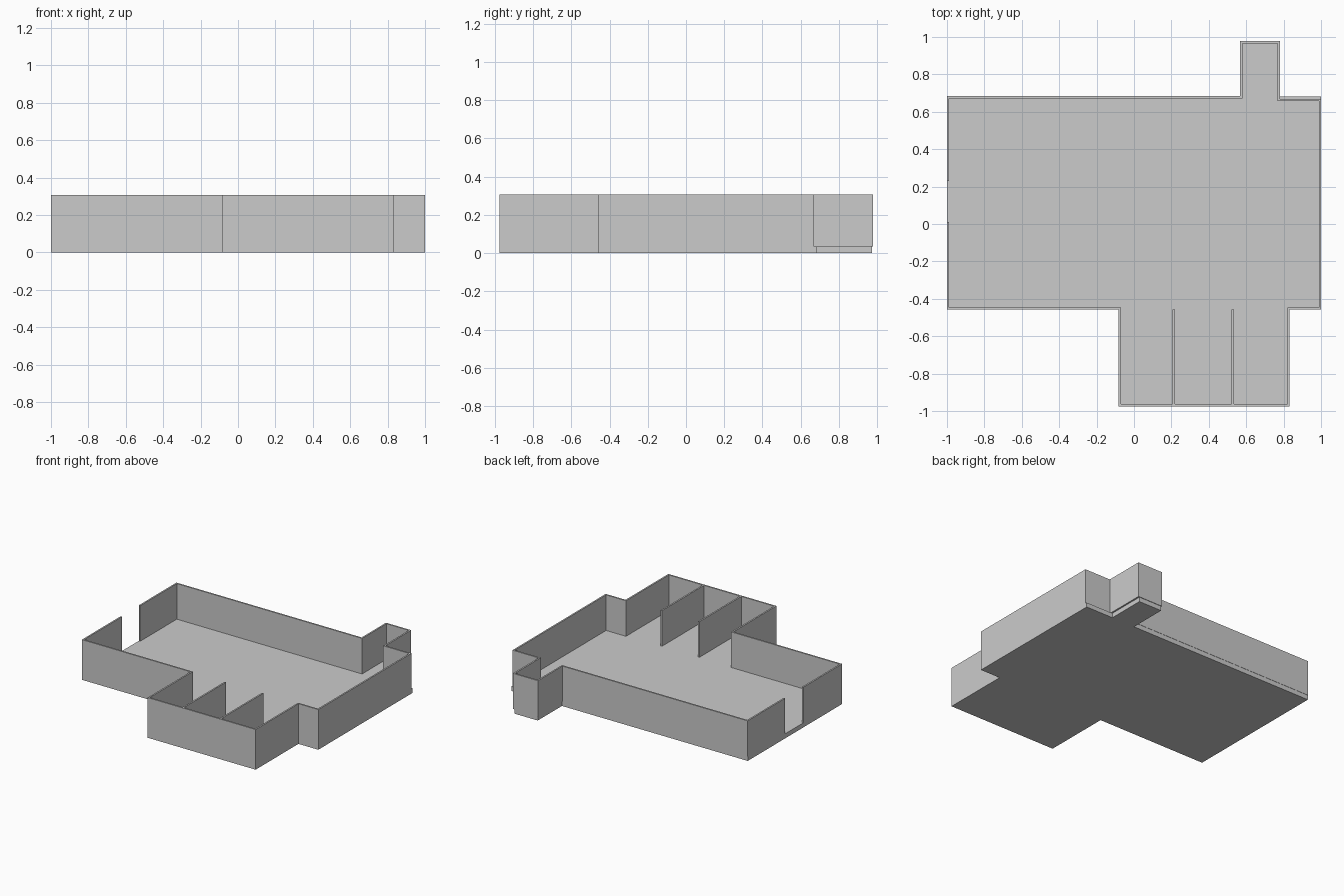
import bpy, bmesh
from mathutils import Vector

if "Cube" in bpy.data.objects:
    bpy.data.objects.remove(bpy.data.objects["Cube"])

FLOOR = 0.035   # floor slab thickness
TOP = 0.307     # wall height
T = 0.012       # wall thickness


def finish(bm, name):
    bmesh.ops.recalc_face_normals(bm, faces=bm.faces)
    mesh = bpy.data.meshes.new(name)
    bm.to_mesh(mesh)
    bm.free()
    bpy.context.collection.objects.link(bpy.data.objects.new(name, mesh))


def prism(name, outline, z0, z1):
    """Extrude a closed plan outline from z0 to z1."""
    bm = bmesh.new()
    base = bm.faces.new([bm.verts.new((x, y, z0)) for x, y in outline])
    new = bmesh.ops.extrude_face_region(bm, geom=[base], use_keep_orig=True)["geom"]
    up = [g for g in new if isinstance(g, bmesh.types.BMVert)]
    bmesh.ops.translate(bm, verts=up, vec=(0, 0, z1 - z0))
    finish(bm, name)


def inset_path(path, t):
    """Shift an axis-aligned open path to its left by t, mitring right angles."""
    pts = [Vector(p) for p in path]
    normals = []
    for a, b in zip(pts, pts[1:]):
        d = (b - a).normalized()
        normals.append(Vector((-d.y, d.x)))
    shifted = [pts[0] + normals[0] * t]
    shifted += [p + (n0 + n1) * t for p, n0, n1 in zip(pts[1:-1], normals, normals[1:])]
    shifted.append(pts[-1] + normals[-1] * t)
    return [tuple(p) for p in shifted]


# Floor slab, following the room plan
prism("floor_slab", [
    (-1, -0.458), (-0.082, -0.458), (-0.082, -0.975), (0.832, -0.975),
    (0.832, -0.458), (1, -0.458), (1, 0.682), (0.768, 0.682),
    (0.768, 0.974), (0.572, 0.974), (0.572, 0.682), (-1, 0.682)], 0, FLOOR)

# Perimeter wall, running around from one side of the doorway to the other
wall_path = [
    (-1, 0.01), (-1, -0.458), (-0.082, -0.458), (-0.082, -0.975),
    (0.832, -0.975), (0.832, -0.458), (1, -0.458), (1, 0.669),
    (0.78, 0.669), (0.78, 0.978), (0.567, 0.978), (0.567, 0.684),
    (-1, 0.684), (-1, 0.23)]
prism("perimeter_wall", wall_path + inset_path(wall_path, T)[::-1], FLOOR, TOP)

# Partitions dividing the front bay into three stalls
for i, x in enumerate((0.206, 0.522)):
    prism(f"partition_{i + 1}", [(x, -0.963), (x + T, -0.963),
                                 (x + T, -0.456), (x, -0.456)], FLOOR, TOP)
